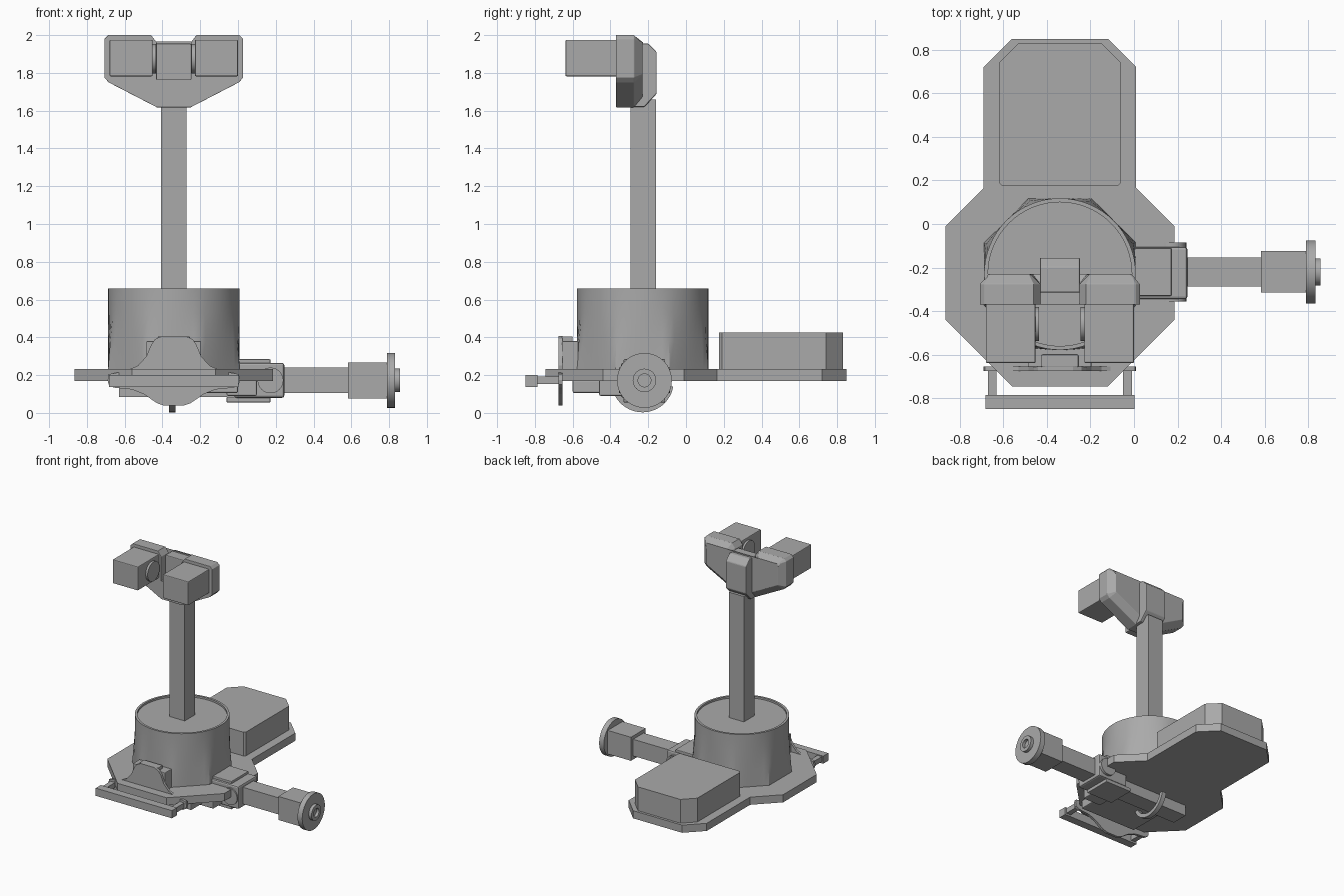
import bpy, bmesh, math
from mathutils import Vector

cube = bpy.data.objects.get("Cube")
if cube:
    bpy.data.objects.remove(cube)

grey = bpy.data.materials.new("plain_grey")
grey.use_nodes = True
grey.diffuse_color = (0.4, 0.4, 0.4, 1)
grey.node_tree.nodes["Principled BSDF"].inputs["Base Color"].default_value = (0.4, 0.4, 0.4, 1)

CX, CY = -0.34, -0.23          # turret axis
ARM_Z = 0.172                  # arm axis height


def finish(name, bm, bevel=0.0, smooth=False):
    bmesh.ops.recalc_face_normals(bm, faces=bm.faces)
    me = bpy.data.meshes.new(name)
    bm.to_mesh(me)
    bm.free()
    ob = bpy.data.objects.new(name, me)
    bpy.context.collection.objects.link(ob)
    me.materials.append(grey)
    if bevel:
        m = ob.modifiers.new("edge_bevel", "BEVEL")
        m.width, m.segments, m.limit_method = bevel, 2, "ANGLE"
    if smooth:
        bpy.ops.object.select_all(action="DESELECT")
        ob.select_set(True)
        bpy.context.view_layer.objects.active = ob
        bpy.ops.object.shade_smooth_by_angle(angle=math.radians(30))
    return ob


def prism(name, pts, axis, a, b, bevel=0.0, smooth=False, inset=None):
    """Extrude a 2D outline along an axis from a to b; inset tapers the far cap."""
    def place(p, d):
        return {"x": (d, p[0], p[1]), "y": (p[0], d, p[1]), "z": (p[0], p[1], d)}[axis]
    bm = bmesh.new()
    face = bm.faces.new([bm.verts.new(place(p, a)) for p in pts])
    geo = bmesh.ops.extrude_face_region(bm, geom=[face])["geom"]
    shift = Vector(place((0, 0), b - a))
    bmesh.ops.translate(bm, vec=shift, verts=[g for g in geo if isinstance(g, bmesh.types.BMVert)])
    bmesh.ops.recalc_face_normals(bm, faces=bm.faces)
    if inset:
        cap = [g for g in geo if isinstance(g, bmesh.types.BMFace)]
        bmesh.ops.inset_region(bm, faces=cap, thickness=inset[0], depth=inset[1])
    return finish(name, bm, bevel, smooth)


def box(name, x0, x1, y0, y1, z0, z1, bevel=0.0):
    return prism(name, [(x0, y0), (x1, y0), (x1, y1), (x0, y1)], "z", z0, z1, bevel)


def circle(u, v, r, n=48):
    return [(u + r * math.cos(2 * math.pi * i / n), v + r * math.sin(2 * math.pi * i / n)) for i in range(n)]


def mirrored(half):
    """Complete an outline given as (offset from CX, other) on the +x side."""
    return [(CX + u, v) for u, v in half] + [(CX - u, v) for u, v in reversed(half)]


def rings(name, loops):
    """Skin a stack of equal-length loops and cap both ends."""
    bm = bmesh.new()
    rows = [[bm.verts.new(p) for p in loop] for loop in loops]
    n = len(rows[0])
    for lo, hi in zip(rows, rows[1:]):
        for i in range(n):
            bm.faces.new((lo[i], lo[(i + 1) % n], hi[(i + 1) % n], hi[i]))
    bm.faces.new(rows[0])
    bm.faces.new(rows[-1])
    return finish(name, bm, smooth=True)


# Base plate and rear housing
prism("base_plate", mirrored([(0.22, -0.745), (0.525, -0.44), (0.525, -0.01), (0.35, 0.165),
                              (0.35, 0.72), (0.22, 0.85)]), "z", 0.17, 0.232)
prism("rear_housing", mirrored([(0.265, 0.175), (0.28, 0.19), (0.28, 0.74), (0.19, 0.83)]),
      "z", 0.232, 0.425)


# Turret: octagonal foot blending into a round, recessed top
def turret_loop(z, r, blend):
    loop = []
    for i in range(64):
        t = 2 * math.pi * i / 64
        flat = r / math.cos((t + math.pi / 8) % (math.pi / 4) - math.pi / 8)
        d = r + (flat - r) * blend
        loop.append((CX + d * math.cos(t), CY + d * math.sin(t), z))
    return loop


rings("turret", [turret_loop(*a) for a in
                 ((0.23, 0.348, 1), (0.38, 0.348, 0.55), (0.53, 0.348, 0), (0.658, 0.348, 0),
                  (0.658, 0.33, 0), (0.643, 0.33, 0))])

# Mast
box("mast", CX - 0.068, CX + 0.068, -0.295, -0.16, 0.64, 1.66)

# Head: winged shell with a central notch, and a middle block
prism("head_shell", mirrored([(0.09, 1.618), (0.345, 1.75), (0.367, 1.775), (0.367, 1.98), (0.347, 2.0),
                              (0.12, 2.0), (0.09, 1.96), (0.09, 1.765)]),
      "y", -0.37, -0.275, bevel=0.008, inset=(0.05, 0.045))
prism("head_middle", [(-0.315, 1.62), (-0.22, 1.62), (-0.155, 1.69), (-0.155, 1.91), (-0.2, 1.955),
                      (-0.315, 1.955)], "x", CX - 0.092, CX + 0.092, bevel=0.006)

# Twin sensor boxes with discs on their inner sides
for side, s in (("left", 1), ("right", -1)):
    xs = sorted((CX + s * 0.112, CX + s * 0.34))
    box(side + "_sensor_box", xs[0], xs[1], -0.638, -0.36, 1.782, 1.975, 0.006)
    prism(side + "_sensor_disc", circle(-0.46, 1.875, 0.078), "x", CX + s * 0.115, CX + s * 0.095, smooth=True)

# Side arm
box("shoulder_block", -0.02, 0.245, -0.345, -0.105, 0.08, 0.265, 0.012)
box("shoulder_top_plate", -0.02, 0.172, -0.33, -0.11, 0.26, 0.284, 0.005)
box("shoulder_bottom_plate", -0.06, 0.172, -0.33, -0.11, 0.055, 0.085, 0.005)
prism("shoulder_pivot", circle(0.172, ARM_Z, 0.068), "y", -0.355, -0.085, smooth=True)
box("arm_beam", 0.23, 0.59, CY + 0.01 - 0.067, CY + 0.01 + 0.067, 0.105, 0.24)
box("arm_end_block", 0.582, 0.795, -0.315, -0.125, 0.076, 0.267)
prism("arm_disc", circle(-0.22, ARM_Z, 0.145, 64), "x", 0.79, 0.832, smooth=True)


# Hub ring with a hollow centre
def hub_loop(x, r):
    return [(x, u, v) for u, v in circle(-0.22, ARM_Z, r, 40)]


rings("arm_hub", [hub_loop(*a) for a in ((0.825, 0.062), (0.857, 0.062), (0.857, 0.034), (0.835, 0.034))])

# Mechanism under the plate
box("under_bar", -0.63, 0.0, -0.295, -0.16, 0.085, 0.172)
box("under_carrier", -0.5, 0.0, -0.6, -0.3, 0.105, 0.175, 0.008)
box("under_bracket", -0.06, 0.1, -0.46, -0.33, 0.09, 0.23, 0.008)
arc = [math.radians(190 + 160 * i / 24) for i in range(25)]
prism("under_hoop", [(CY + 0.165 * math.cos(t), 0.168 + 0.165 * math.sin(t)) for t in arc] +
      [(CY + 0.135 * math.cos(t), 0.168 + 0.135 * math.sin(t)) for t in reversed(arc)],
      "x", -0.366, -0.33, smooth=True)

# Front shield with its backing blocks
prism("front_shield", mirrored([(0.05, 0.038), (0.09, 0.052), (0.16, 0.1), (0.22, 0.124), (0.32, 0.134),
                                (0.345, 0.15), (0.35, 0.175), (0.345, 0.205), (0.26, 0.22), (0.19, 0.25),
                                (0.145, 0.3), (0.12, 0.36), (0.1, 0.39), (0.06, 0.408)]),
      "y", -0.675, -0.655)
box("shield_wide_block", CX - 0.145, CX + 0.145, -0.657, -0.57, 0.2, 0.38, 0.005)
box("shield_tall_block", CX - 0.085, CX + 0.085, -0.657, -0.6, 0.2, 0.405, 0.005)

# Front bumper on two struts
box("front_bumper", CX - 0.342, CX + 0.342, -0.85, -0.785, 0.138, 0.2)
for side, s in (("left", 1), ("right", -1)):
    x = CX + s * 0.31
    box(side + "_bumper_strut", x - 0.02, x + 0.02, -0.79, -0.66, 0.152, 0.193)
